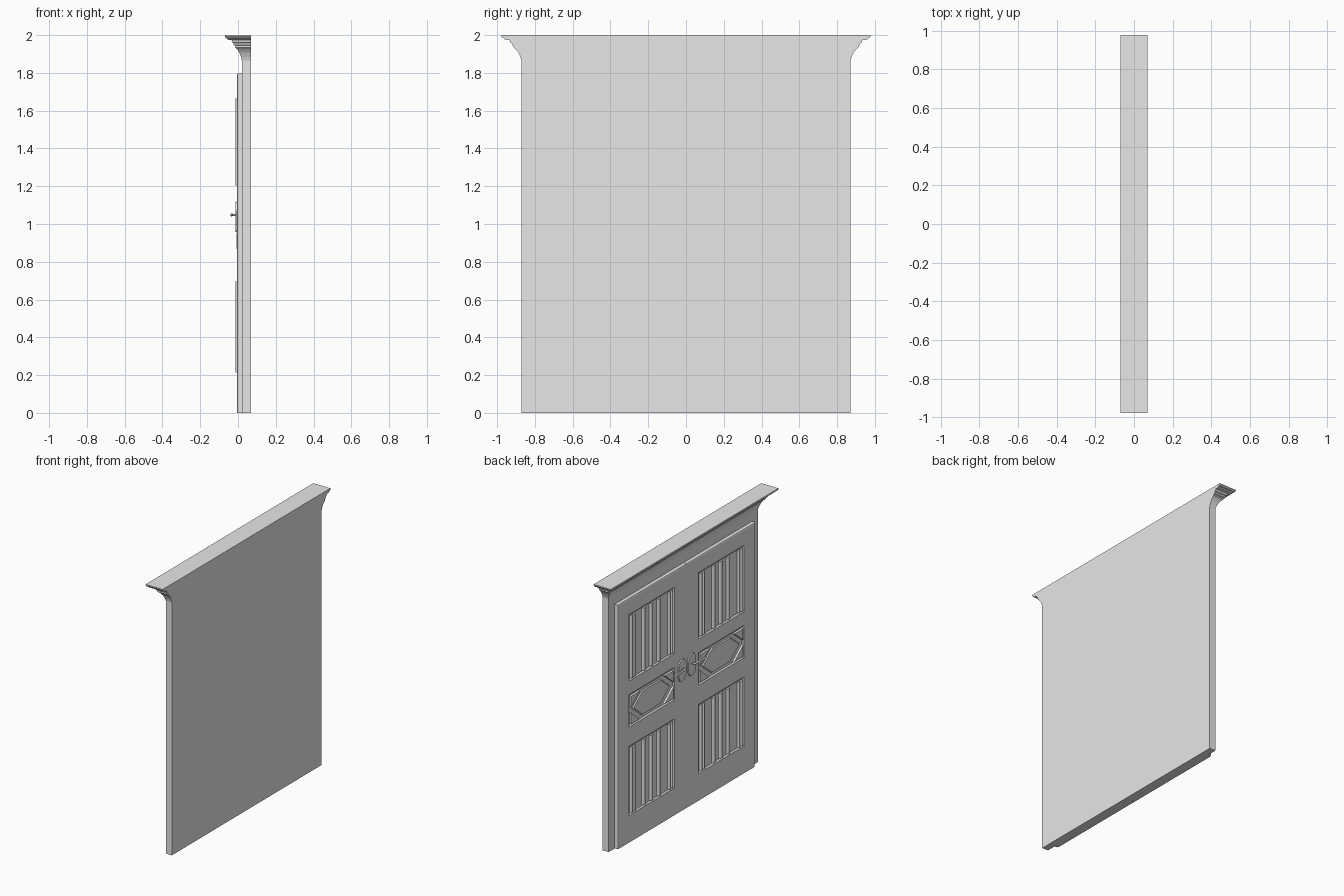
import bpy, bmesh, math

if "Cube" in bpy.data.objects:
    bpy.data.objects.remove(bpy.data.objects["Cube"])

mat = bpy.data.materials.new("plain_grey")
mat.diffuse_color = (0.8, 0.8, 0.8, 1)
mat.use_nodes = True
mat.node_tree.nodes["Principled BSDF"].inputs["Base Color"].default_value = mat.diffuse_color

FRONT = -0.005     # front plane of the door leaves
FLOOR = 0.004      # bottom of the sunk panels
RAISED = -0.012    # front of the raised ornament


def finish(name, bm, mirror=True, smooth=False):
    bmesh.ops.recalc_face_normals(bm, faces=bm.faces)
    me = bpy.data.meshes.new(name)
    bm.to_mesh(me)
    bm.free()
    ob = bpy.data.objects.new(name, me)
    bpy.context.collection.objects.link(ob)
    me.materials.append(mat)
    if mirror:   # right leaf is a mirror image of the left one
        m = ob.modifiers.new("mirror", 'MIRROR')
        m.use_axis = (False, True, False)
    if smooth:
        bpy.ops.object.select_all(action='DESELECT')
        ob.select_set(True)
        bpy.context.view_layer.objects.active = ob
        bpy.ops.object.shade_smooth_by_angle(angle=math.radians(35))
    return ob


def loft(bm, rings):
    """Skin equal-length closed rings and cap both ends."""
    rows = [[bm.verts.new(p) for p in r] for r in rings]
    n = len(rows[0])
    for a, b in zip(rows, rows[1:]):
        for i in range(n):
            j = (i + 1) % n
            bm.faces.new((a[i], a[j], b[j], b[i]))
    bm.faces.new(rows[0][::-1])
    bm.faces.new(rows[-1])


def plate(bm, pts, x0, x1, shrink=1.0):
    """Flat plate from a (y, z) outline, optionally with tapered sides."""
    cy = sum(p[0] for p in pts) / len(pts)
    cz = sum(p[1] for p in pts) / len(pts)
    loft(bm, [[(x0, y, z) for y, z in pts],
              [(x1, cy + (y - cy) * shrink, cz + (z - cz) * shrink) for y, z in pts]])


# carcass: plain slab whose top flares into a stepped cornice on three sides
profile = [(0, 0), (0, 1.865), (.006, 1.885), (.016, 1.907), (.028, 1.923),
           (.042, 1.935), (.042, 1.944), (.050, 1.948), (.052, 1.958),
           (.060, 1.962), (.063, 1.974), (.088, 1.976), (.092, 1.983),
           (.100, 1.985), (.105, 1.992), (.105, 2.0)]
bm = bmesh.new()
rings = []
for d, z in profile:
    x, y = 0.021 - d * 0.867, 0.871 + d
    rings.append([(0.07, -y, z), (x, -y, z), (x, y, z), (0.07, y, z)])
loft(bm, rings)
finish("carcass_with_cornice", bm, mirror=False)

# door leaf: front grid with three sunk panels
ys = [.0015, .14, .67, .80]
zs = [0, .20, .71, .85, 1.09, 1.19, 1.68, 1.80]
bm = bmesh.new()
grid = [[bm.verts.new((FRONT, y, z)) for y in ys] for z in zs]
panels = []
for r in range(len(zs) - 1):
    for c in range(len(ys) - 1):
        f = bm.faces.new((grid[r][c], grid[r + 1][c], grid[r + 1][c + 1], grid[r][c + 1]))
        if c == 1 and r in (1, 3, 5):
            panels.append(f)
# leaf thickness
rim = [e for e in bm.edges if e.is_boundary]
ext = bmesh.ops.extrude_edge_only(bm, edges=rim)["geom"]
for v in ext:
    if isinstance(v, bmesh.types.BMVert):
        v.co.x = 0.022
bmesh.ops.recalc_face_normals(bm, faces=bm.faces)
# sloped panel borders
for f in panels:
    bmesh.ops.inset_individual(bm, faces=[f], thickness=0.015)
    for v in f.verts:
        v.co.x = FLOOR
# chamfer along the outer side and top
edge = [e for e in bm.edges if all(abs(v.co.x - FRONT) < 1e-6 for v in e.verts)
        and (all(v.co.y > .799 for v in e.verts) or all(v.co.z > 1.799 for v in e.verts))]
bmesh.ops.bevel(bm, geom=edge, offset=0.010, segments=2, profile=0.5, affect='EDGES')
finish("door_leaf", bm)

# linenfold ribs in the tall panels
bm = bmesh.new()
for z0, z1 in ((.215, .695), (1.205, 1.665)):
    for y0, y1 in ((.158, .182), (.188, .212), (.300, .338), (.386, .424),
                   (.472, .510), (.598, .622), (.628, .652)):
        cy, r = (y0 + y1) / 2, (y1 - y0) / 2
        arc = [(FLOOR - (FLOOR - RAISED) * math.sin(a), cy - r * math.cos(a))
               for a in (math.pi * i / 6 for i in range(7))]
        loft(bm, [[(x, y, z) for x, y in arc] for z in (z0, z1)])
finish("linenfold_ribs", bm)

# middle panel: corner triangles and a long hexagon
bm = bmesh.new()
for sy in (-1, 1):
    for sz in (-1, 1):
        cy, cz = .405 + sy * .25, .97 + sz * .105
        plate(bm, [(cy, cz), (cy - sy * .11, cz), (cy, cz - sz * .09)], FLOOR, -0.009, .9)
finish("corner_blocks", bm)
bm = bmesh.new()
plate(bm, [(.185, .97), (.295, 1.06), (.515, 1.06), (.625, .97), (.515, .88), (.295, .88)],
      FLOOR, -0.003, .95)
finish("hexagon_panel", bm)

# oval handle plates
bm = bmesh.new()
oval = []
for i in range(24):
    a = 2 * math.pi * i / 24
    c, s = math.cos(a), math.sin(a)
    oval.append((.056 + .048 * math.copysign(abs(c) ** .75, c),
                 1.037 + .084 * math.copysign(abs(s) ** .75, s)))
plate(bm, oval, FRONT + .002, RAISED, .93)
finish("handle_plate", bm)

# lever handles: neck and a bar pointing away from the seam
bm = bmesh.new()
circle = [(math.cos(math.pi * i / 6), math.sin(math.pi * i / 6)) for i in range(12)]
loft(bm, [[(x, .056 + r * c, 1.048 + r * s) for c, s in circle]
          for x, r in ((-.010, .010), (-.015, .006), (-.032, .006))])
loft(bm, [[(-.034 + .007 * k * c, y, 1.048 + .008 * k * s) for c, s in circle]
          for y, k in ((.044, .7), (.050, 1), (.120, .85), (.185, .9), (.192, .5))])
finish("lever_handle", bm, smooth=True)
